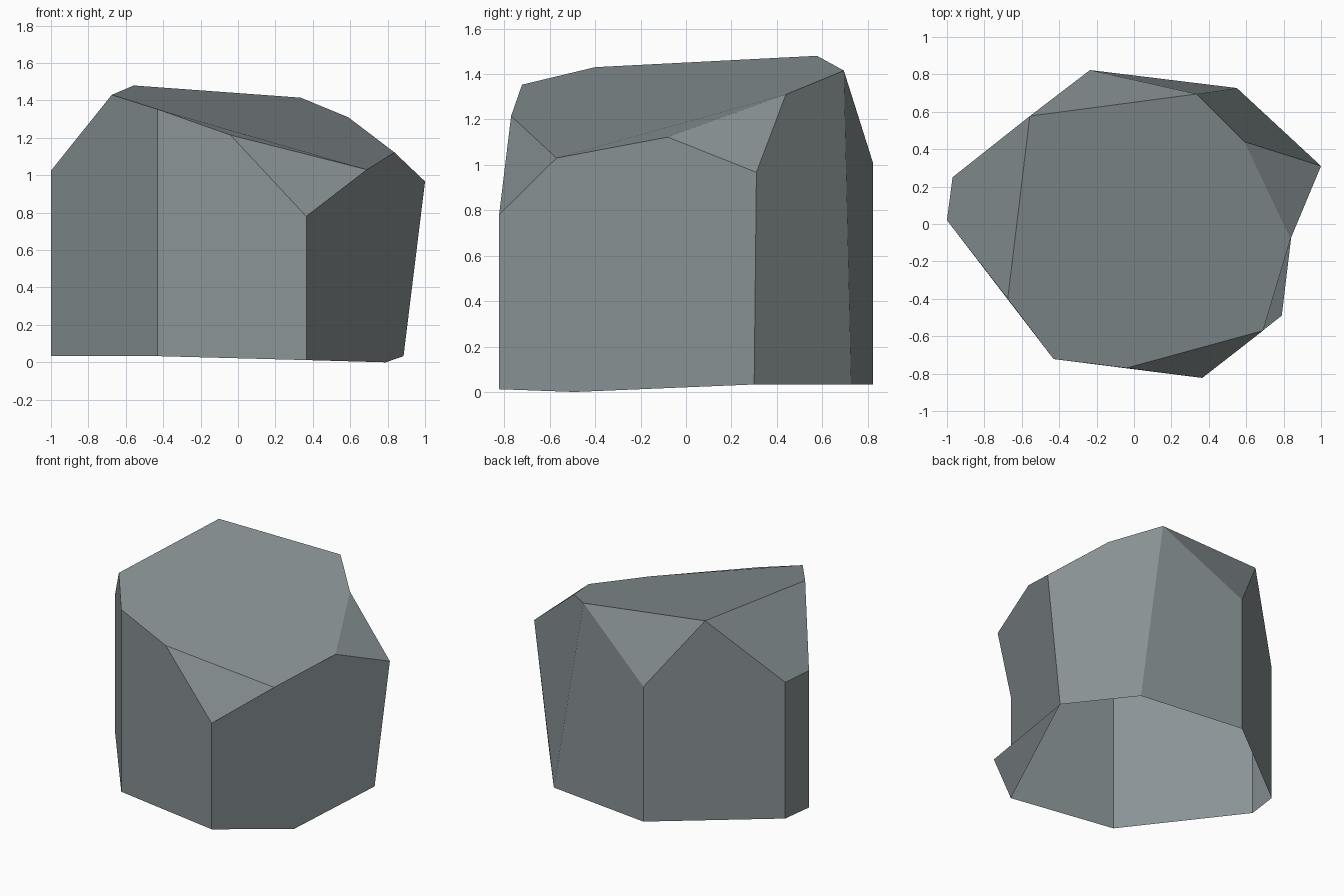
import bpy
import bmesh

if "Cube" in bpy.data.objects:
    bpy.data.objects.remove(bpy.data.objects["Cube"])

# Stone colour
mat = bpy.data.materials.new("stone grey")
mat.diffuse_color = (0.25, 0.29, 0.30, 1.0)
mat.use_nodes = True
mat.node_tree.nodes["Principled BSDF"].inputs["Base Color"].default_value = mat.diffuse_color

# Corners of the chipped boulder: capitals are upper corners
corners = {
    "A": (-0.235, 0.823, 1.01), "L": (-0.97, 0.25, 1.02), "K": (-1.0, 0.02, 1.025),
    "J": (-0.675, -0.40, 1.43), "M": (-0.557, 0.577, 1.48), "N": (0.335, 0.695, 1.415),
    "O": (0.59, 0.44, 1.31), "D": (0.837, -0.08, 1.122), "C": (1.0, 0.31, 0.967),
    "F": (0.69, -0.57, 1.03), "G": (0.365, -0.823, 0.78), "H": (-0.04, -0.77, 1.215),
    "I": (-0.43, -0.722, 1.353),
    "e": (0.79, -0.49, 0.0), "p": (0.885, 0.30, 0.033), "b": (0.55, 0.727, 0.033),
}
# Foot corners straight below upper ones
for name, z in zip("alkig", (0.033, 0.033, 0.033, 0.033, 0.012)):
    x, y, _ = corners[name.upper()]
    corners[name] = (x, y, z)

walls = ["epCDFGg", "pbNOC", "baAN", "alLMA", "lkKL", "kiIJK", "igGHI"]
chips = ["MLKJ", "AMN", "COD", "HGF"]
top = ["DONMJIHF"]

# Boulder shell, open underneath
bm = bmesh.new()
verts = {n: bm.verts.new(co) for n, co in corners.items()}
for face in walls + chips + top:
    bm.faces.new([verts[n] for n in face])
bm.normal_update()
mesh = bpy.data.meshes.new("boulder")
bm.to_mesh(mesh)
bm.free()
mesh.materials.append(mat)
boulder = bpy.data.objects.new("boulder", mesh)
bpy.context.collection.objects.link(boulder)
